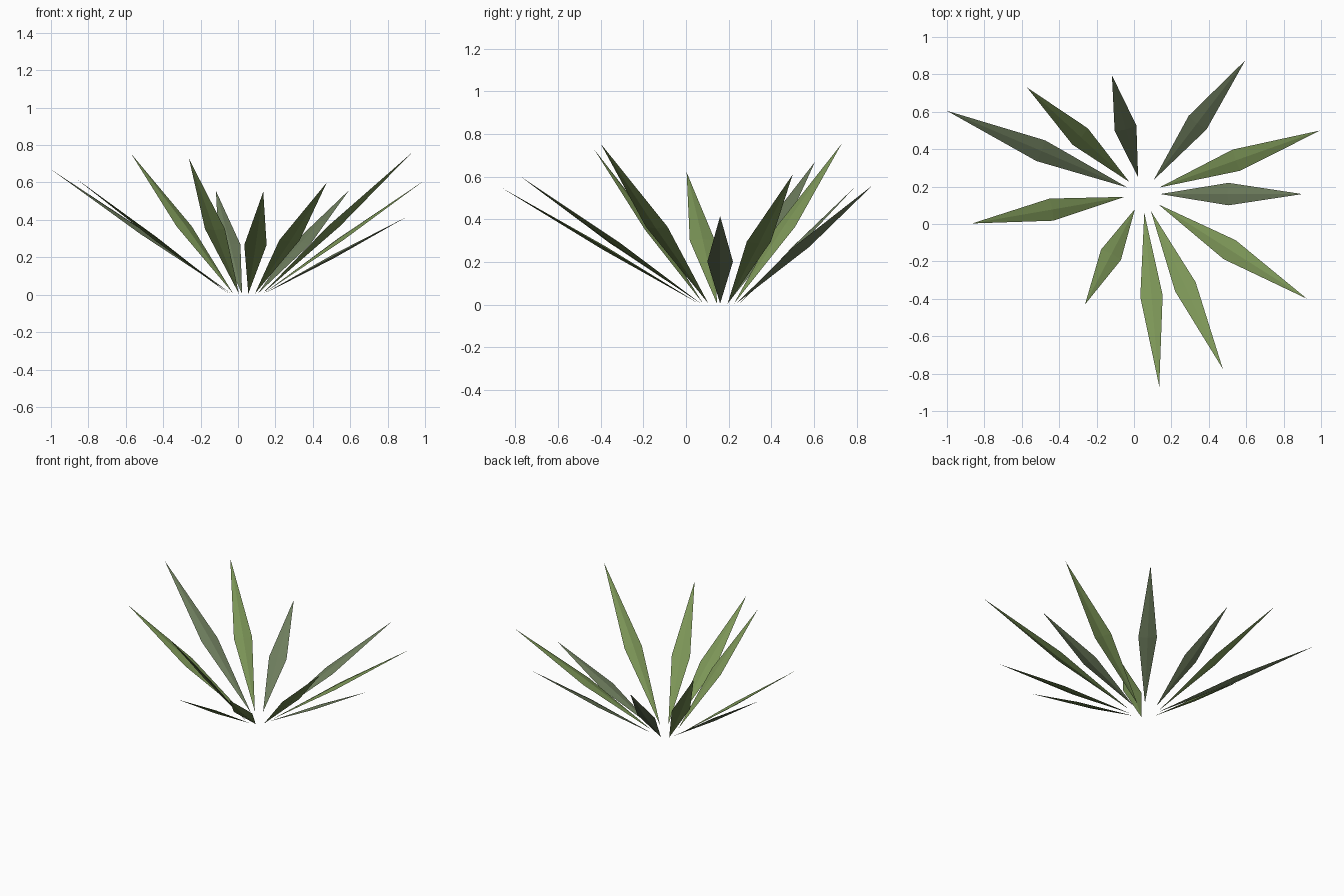
import bpy, bmesh
from mathutils import Vector

if "Cube" in bpy.data.objects:
    bpy.data.objects.remove(bpy.data.objects["Cube"])


def material(name, rgb):
    m = bpy.data.materials.new(name)
    m.diffuse_color = (*rgb, 1)
    m.use_nodes = True
    m.node_tree.nodes["Principled BSDF"].inputs["Base Color"].default_value = m.diffuse_color
    return m


green = material("leaf green", (0.20, 0.30, 0.095))
sage = material("sage green", (0.155, 0.205, 0.11))

WIDTH, THICK, MID = 0.12, 0.02, 0.48


# One leaf: a thin, flattened lozenge with a ridge along both faces
def leaf(name, base, tip, mat):
    base, tip = Vector(base), Vector(tip)
    axis = (tip - base).normalized()
    side = Vector((0, 0, 1)).cross(axis).normalized()
    up = axis.cross(side)
    mid = base.lerp(tip, MID)
    bm = bmesh.new()
    b, t = bm.verts.new(base), bm.verts.new(tip)
    ring = [bm.verts.new(mid + o) for o in (side * WIDTH / 2, up * THICK / 2,
                                            -side * WIDTH / 2, -up * THICK / 2)]
    for i in range(4):
        p, q = ring[i], ring[(i + 1) % 4]
        bm.faces.new((b, p, q))
        bm.faces.new((t, q, p))
    bmesh.ops.recalc_face_normals(bm, faces=bm.faces)
    mesh = bpy.data.meshes.new(name)
    bm.to_mesh(mesh)
    bm.free()
    mesh.materials.append(mat)
    bpy.context.collection.objects.link(bpy.data.objects.new(name, mesh))


# Root x, y, then tip x, y, z, and colour, clockwise from the back right
leaves = [
    (0.105, 0.235, 0.595, 0.875, 0.56, sage),
    (0.135, 0.195, 0.995, 0.50, 0.61, green),
    (0.14, 0.16, 0.90, 0.16, 0.415, sage),
    (0.13, 0.105, 0.925, -0.40, 0.755, green),
    (0.09, 0.07, 0.475, -0.775, 0.60, green),
    (0.055, 0.06, 0.135, -0.868, 0.55, green),
    (0.005, 0.08, -0.262, -0.43, 0.727, green),
    (-0.05, 0.145, -0.865, 0.003, 0.62, green),
    (-0.035, 0.195, -1.0, 0.605, 0.67, sage),
    (-0.025, 0.225, -0.572, 0.73, 0.755, green),
    (0.022, 0.25, -0.118, 0.795, 0.555, sage),
]
for i, (bx, by, tx, ty, tz, mat) in enumerate(leaves):
    leaf(f"leaf_{i + 1}", (bx, by, 0.005), (tx, ty, tz), mat)
